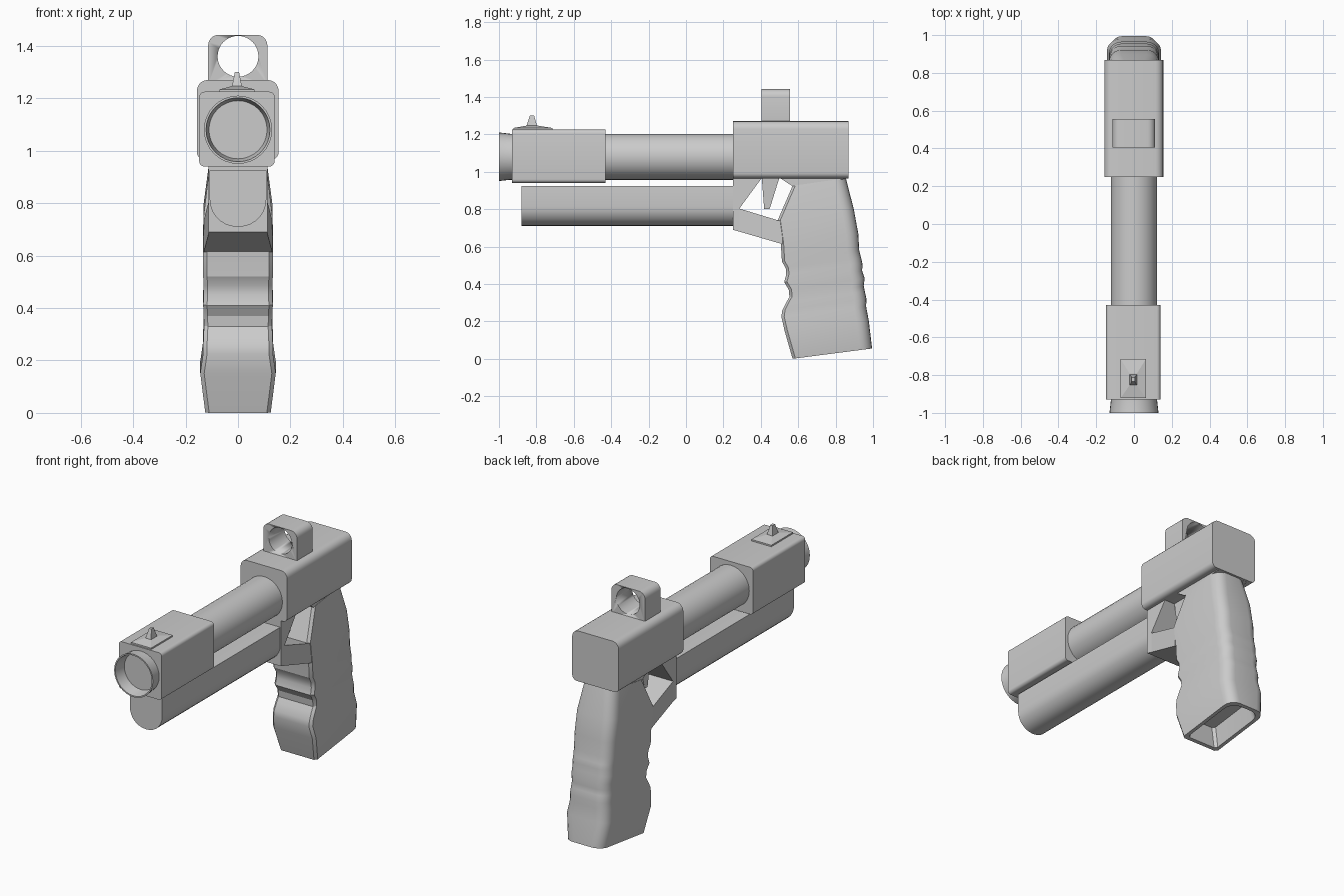
import bpy, bmesh, math
from mathutils import Vector

if "Cube" in bpy.data.objects:
    bpy.data.objects.remove(bpy.data.objects["Cube"])

grey = bpy.data.materials.new("plain_grey")
grey.diffuse_color = (0.6, 0.6, 0.6, 1)
grey.use_nodes = True
grey.node_tree.nodes["Principled BSDF"].inputs["Base Color"].default_value = grey.diffuse_color


def finish(name, bm, smooth=25):
    bmesh.ops.recalc_face_normals(bm, faces=bm.faces)
    me = bpy.data.meshes.new(name)
    bm.to_mesh(me)
    bm.free()
    ob = bpy.data.objects.new(name, me)
    bpy.context.collection.objects.link(ob)
    me.materials.append(grey)
    bpy.ops.object.select_all(action='DESELECT')
    ob.select_set(True)
    bpy.context.view_layer.objects.active = ob
    if smooth:
        bpy.ops.object.shade_smooth_by_angle(angle=math.radians(smooth))
    return ob


def loft(name, rings, smooth=25, caps=True):
    """Skin a list of equal-length point rings."""
    bm = bmesh.new()
    vs = [[bm.verts.new(p) for p in r] for r in rings]
    n = len(vs[0])
    for a, b in zip(vs, vs[1:]):
        for i in range(n):
            bm.faces.new((a[i], a[(i + 1) % n], b[(i + 1) % n], b[i]))
    if caps:
        bm.faces.new(vs[0])
        bm.faces.new(vs[-1])
    return finish(name, bm, smooth)


def rounded(x0, x1, z0, z1, r_bot, r_top, seg=5):
    """Rounded rectangle outline in x and z."""
    pts = []
    for cx, cz, r, a0 in ((x1, z1, r_top, 0), (x0, z1, r_top, 90),
                          (x0, z0, r_bot, 180), (x1, z0, r_bot, 270)):
        ox = cx - r if cx == x1 else cx + r
        oz = cz - r if cz == z1 else cz + r
        for i in range(seg + 1):
            a = math.radians(a0 + 90 * i / seg)
            pts.append((ox + r * math.cos(a), oz + r * math.sin(a)))
    return pts


def bar(name, outline, y0, y1):
    return loft(name, [[(x, y, z) for x, z in outline] for y in (y0, y1)])


def lathe(name, profile, cz, n=32, caps=True):
    """Revolve (y, radius) pairs about the barrel axis."""
    return loft(name, [[(r * math.cos(math.tau * i / n), y,
                         cz + r * math.sin(math.tau * i / n)) for i in range(n)]
                       for y, r in profile], caps=caps)


def cut(ob, tool):
    tool.hide_render = True
    tool.hide_viewport = False
    m = ob.modifiers.new("hole", 'BOOLEAN')
    m.operation, m.object, m.solver = 'DIFFERENCE', tool, 'EXACT'
    bpy.context.view_layer.objects.active = ob
    bpy.ops.object.modifier_apply(modifier=m.name)
    bpy.data.objects.remove(tool)


# Barrel with flared, stepped muzzle; the last ring closes the bore
lathe("barrel", [(0.26, 0.123), (-0.90, 0.123), (-0.94, 0.123), (-1.0, 0.13),
                 (-1.0, 0.122), (-0.95, 0.114), (-0.90, 0.106),
                 (-0.85, 0.099), (-0.80, 0.092), (-0.55, 0.092)], 1.08)

# Blocks around the barrel and the fore-end below it
bar("front_block", rounded(-0.148, 0.14, 0.94, 1.225, 0.02, 0.02), -0.93, -0.43)
bar("rear_block", rounded(-0.157, 0.155, 0.965, 1.27, 0.03, 0.042), 0.25, 0.868)
bar("fore_end", rounded(-0.108, 0.108, 0.71, 0.925, 0.104, 0.001, 7), -0.88, 0.26)

# Ring-shaped rear sight
sight = bar("rear_sight", rounded(-0.114, 0.112, 1.25, 1.442, 0.002, 0.04), 0.405, 0.555)
cut(sight, lathe("sight_cutter", [(0.3, 0.078), (0.7, 0.078)], 1.36))


# Front sight: low pitched plate and tapered post
def box_ring(hx, y0, y1, z):
    return [(-hx - 0.004, y0, z), (hx - 0.004, y0, z), (hx - 0.004, y1, z), (-hx - 0.004, y1, z)]


loft("front_sight_base", [box_ring(0.067, -0.922, -0.715, 1.22),
                          box_ring(0.067, -0.922, -0.715, 1.234),
                          box_ring(0.02, -0.855, -0.79, 1.246)], 0)
loft("front_sight_post", [box_ring(0.02, -0.855, -0.795, 1.24),
                          box_ring(0.008, -0.835, -0.812, 1.30)], 0)

# Grip: tilted sections (front y, front z, back y, back z, half width)
sections = [
    (0.570, 0.00, 0.995, 0.055, 0.125), (0.527, 0.15, 0.977, 0.205, 0.144),
    (0.510, 0.225, 0.963, 0.28, 0.133), (0.515, 0.26, 0.965, 0.32, 0.133),
    (0.535, 0.30, 0.956, 0.36, 0.131), (0.553, 0.33, 0.950, 0.39, 0.130),
    (0.549, 0.37, 0.955, 0.43, 0.131), (0.525, 0.41, 0.942, 0.47, 0.133),
    (0.536, 0.45, 0.943, 0.51, 0.131), (0.533, 0.485, 0.936, 0.54, 0.131),
    (0.513, 0.52, 0.926, 0.58, 0.133), (0.507, 0.615, 0.921, 0.67, 0.133),
    (0.490, 0.74, 0.897, 0.80, 0.132), (0.570, 0.925, 0.855, 0.965, 0.110)]


def grip_ring(yf, zf, yb, zb, w, lift=0, inset=0):
    d = Vector((0, yb - yf, zb - zf)).normalized()
    length = math.hypot(yb - yf, zb - zf)
    w -= inset
    half = [(inset, w - 0.015), (inset + 0.015, w)]
    for i in range(6):
        a = math.radians(90 - 18 * i)
        half.append((length - inset - 0.065 + 0.065 * math.cos(a),
                     w - 0.065 + 0.065 * math.sin(a)))
    pts = half + [(t, -x) for t, x in reversed(half)]
    up = Vector((0, -d.z, d.y)) * lift
    return [Vector((x, yf, zf)) + d * t + up for t, x in pts]


# Hollow butt: floor of the recess, rim, then the outer shell
first = sections[0]
loft("grip", [grip_ring(*first, lift=0.12, inset=0.04), grip_ring(*first, inset=0.022)]
     + [grip_ring(*s) for s in sections])


# Trigger guard: side profile strip between outer and inner edges
def plate(name, left_right):
    """Extrude (y, z, half width) outline across x."""
    return loft(name, [[(s * w, y, z) for y, z, w in left_right] for s in (-1, 1)], 0)


plate("trigger_guard_front", [(0.25, 0.97, 0.113), (0.25, 0.69, 0.113),
                              (0.285, 0.68, 0.113), (0.285, 0.803, 0.113),
                              (0.408, 0.97, 0.113)])
plate("trigger_guard_bottom", [(0.285, 0.68, 0.113), (0.515, 0.613, 0.131),
                               (0.515, 0.733, 0.131), (0.285, 0.803, 0.113)])
plate("grip_tang", [(0.49, 0.975, 0.108), (0.57, 0.922, 0.108),
                    (0.855, 0.962, 0.108), (0.84, 0.975, 0.108)])

# Trigger
plate("trigger", [(0.405, 0.97, 0.045), (0.418, 0.80, 0.035),
                  (0.447, 0.80, 0.035), (0.50, 0.97, 0.045)])
